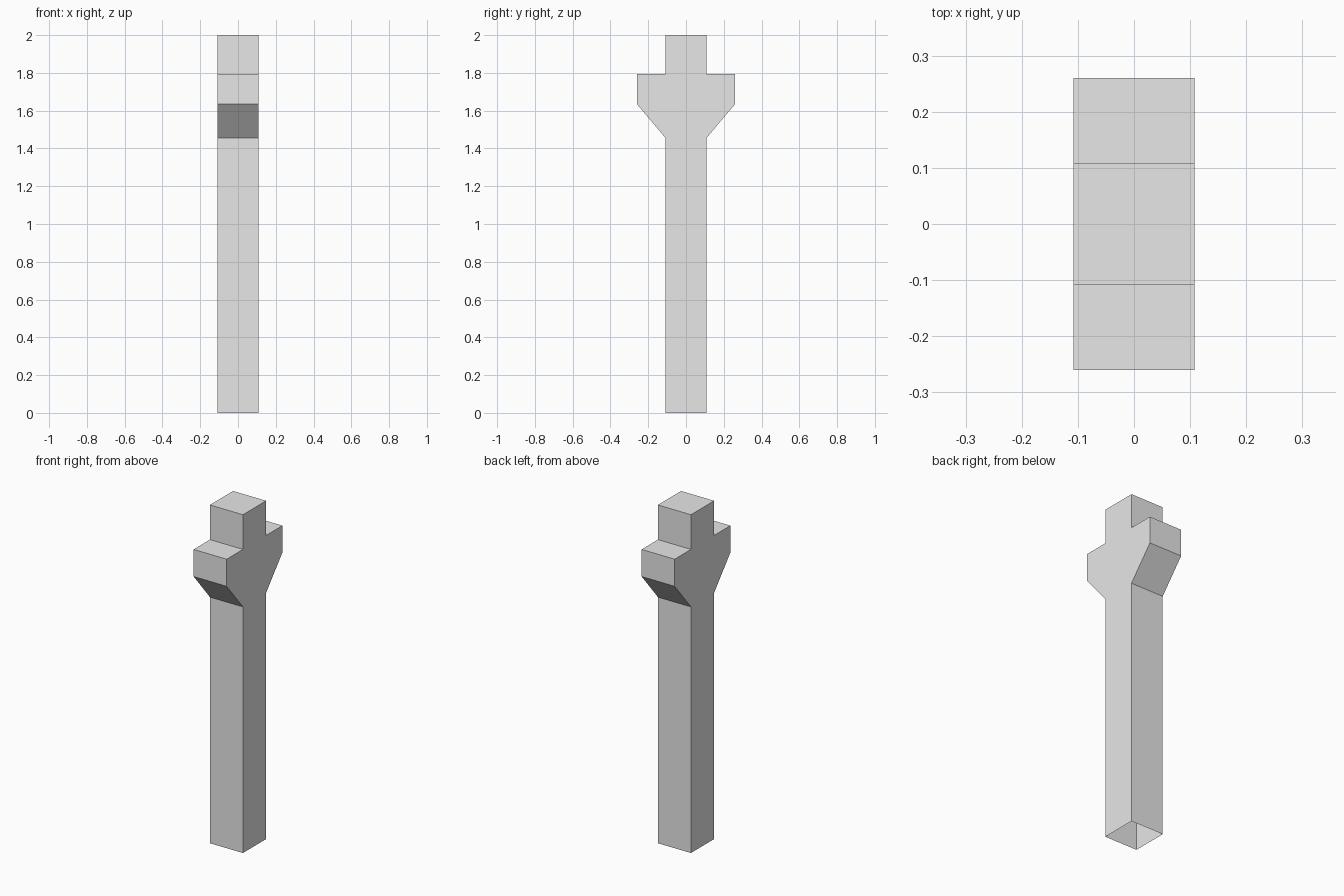
import bpy
import bmesh

cube = bpy.data.objects.get("Cube")
if cube:
    bpy.data.objects.remove(cube, do_unlink=True)

HALF = 0.108     # half width of the square post
REACH = 0.26     # how far the brackets stick out from the centre

# Plain grey material
grey = bpy.data.materials.new("plain grey")
grey.use_nodes = True
colour = (0.8, 0.8, 0.8, 1.0)
grey.diffuse_color = colour
grey.node_tree.nodes["Principled BSDF"].inputs["Base Color"].default_value = colour

# Side profile: one half as (y, z), mirrored for the other half
half_profile = [(HALF, 0), (HALF, 1.455), (REACH, 1.635),
                (REACH, 1.795), (HALF, 1.795), (HALF, 2)]
profile = half_profile + [(-y, z) for y, z in reversed(half_profile)]

# Extrude the profile across the width of the post
bm = bmesh.new()
side = bm.faces.new([bm.verts.new((-HALF, y, z)) for y, z in profile])
extruded = bmesh.ops.extrude_face_region(bm, geom=[side], use_keep_orig=True)
moved = [v for v in extruded["geom"] if isinstance(v, bmesh.types.BMVert)]
bmesh.ops.translate(bm, verts=moved, vec=(2 * HALF, 0, 0))
bmesh.ops.recalc_face_normals(bm, faces=bm.faces)

# The post is hollow and open at the foot
foot = [f for f in bm.faces if all(v.co.z < 0.001 for v in f.verts)]
bmesh.ops.delete(bm, geom=foot, context='FACES')

mesh = bpy.data.meshes.new("bracketed_post")
bm.to_mesh(mesh)
bm.free()
mesh.materials.append(grey)
post = bpy.data.objects.new("bracketed_post", mesh)
bpy.context.collection.objects.link(post)
